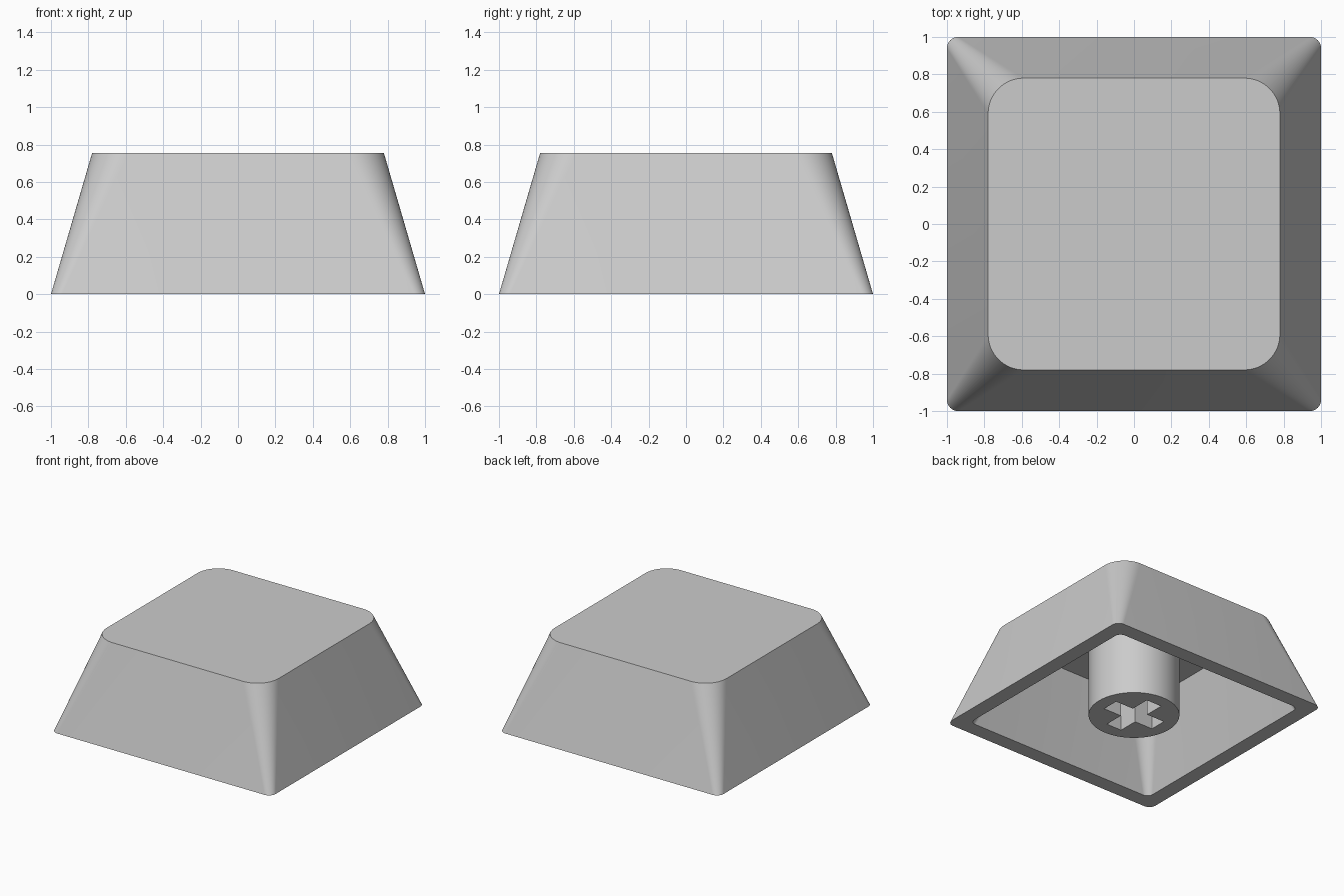
import bpy
import bmesh
from math import cos, sin, pi, radians

if "Cube" in bpy.data.objects:
    bpy.data.objects.remove(bpy.data.objects["Cube"], do_unlink=True)

# Single plastic colour
plastic = bpy.data.materials.new("grey plastic")
plastic.use_nodes = True
GREY = (0.6, 0.6, 0.6, 1)
plastic.diffuse_color = GREY
plastic.node_tree.nodes["Principled BSDF"].inputs["Base Color"].default_value = GREY

HEIGHT = 0.755
INNER = 0.876          # size of the hollow relative to the shell
CORNER_STEPS = 16


def make_object(name, bm):
    bmesh.ops.recalc_face_normals(bm, faces=bm.faces)
    mesh = bpy.data.meshes.new(name)
    bm.to_mesh(mesh)
    bm.free()
    obj = bpy.data.objects.new(name, mesh)
    obj.data.materials.append(plastic)
    bpy.context.collection.objects.link(obj)
    return obj


def activate(obj):
    bpy.ops.object.select_all(action="DESELECT")
    obj.select_set(True)
    bpy.context.view_layer.objects.active = obj


def smooth(obj):
    activate(obj)
    bpy.ops.object.shade_smooth_by_angle(angle=radians(30))


def rounded_square(bm, half, radius, z):
    """Ring of vertices around a square with rounded corners."""
    ring = []
    for quarter in range(4):
        middle = pi / 4 + quarter * pi / 2
        cx = (half - radius) * (1 if cos(middle) > 0 else -1)
        cy = (half - radius) * (1 if sin(middle) > 0 else -1)
        for i in range(CORNER_STEPS + 1):
            a = quarter * pi / 2 + i / CORNER_STEPS * pi / 2
            ring.append(bm.verts.new((cx + radius * cos(a), cy + radius * sin(a), z)))
    return ring


def bridge(bm, lower, upper):
    n = len(lower)
    for i in range(n):
        j = (i + 1) % n
        bm.faces.new((lower[i], lower[j], upper[j], upper[i]))


# Hollow tapered shell: ceiling, inner wall, rim, outer wall, flat top
bm = bmesh.new()
rings = [
    rounded_square(bm, 0.78 * INNER, 0.19 * INNER, HEIGHT * INNER),
    rounded_square(bm, INNER, 0.06 * INNER, 0),
    rounded_square(bm, 1, 0.06, 0),
    rounded_square(bm, 0.78, 0.19, HEIGHT),
]
for lower, upper in zip(rings, rings[1:]):
    bridge(bm, lower, upper)
bm.faces.new(rings[0])
bm.faces.new(rings[-1])
shell = make_object("shell", bm)
smooth(shell)

# Round stem hanging from the ceiling
stem_top = HEIGHT * INNER + 0.02
bm = bmesh.new()
bmesh.ops.create_cone(bm, cap_ends=True, segments=64, radius1=0.342, radius2=0.342, depth=stem_top)
bmesh.ops.translate(bm, verts=bm.verts, vec=(0, 0, stem_top / 2))
stem = make_object("stem", bm)

# Cross-shaped socket cut into the stem
LONG, THIN, DEPTH = 0.235, 0.07, 0.46
bm = bmesh.new()
outline = []
for k in range(4):
    c, s = round(cos(k * pi / 2)), round(sin(k * pi / 2))
    for x, y in ((LONG, -THIN), (LONG, THIN), (THIN, THIN)):
        outline.append(bm.verts.new((x * c - y * s, x * s + y * c, -0.1)))
base = bm.faces.new(outline)
top = bmesh.ops.extrude_face_region(bm, geom=[base])["geom"]
bmesh.ops.translate(bm, verts=[v for v in top if isinstance(v, bmesh.types.BMVert)],
                    vec=(0, 0, DEPTH + 0.1))
cutter = make_object("cross_cutter", bm)
cutter.hide_render = True

cut = stem.modifiers.new("cross socket", "BOOLEAN")
cut.operation = "DIFFERENCE"
cut.solver = "EXACT"
cut.object = cutter
activate(stem)
bpy.ops.object.modifier_apply(modifier=cut.name)
bpy.data.objects.remove(cutter, do_unlink=True)
smooth(stem)
